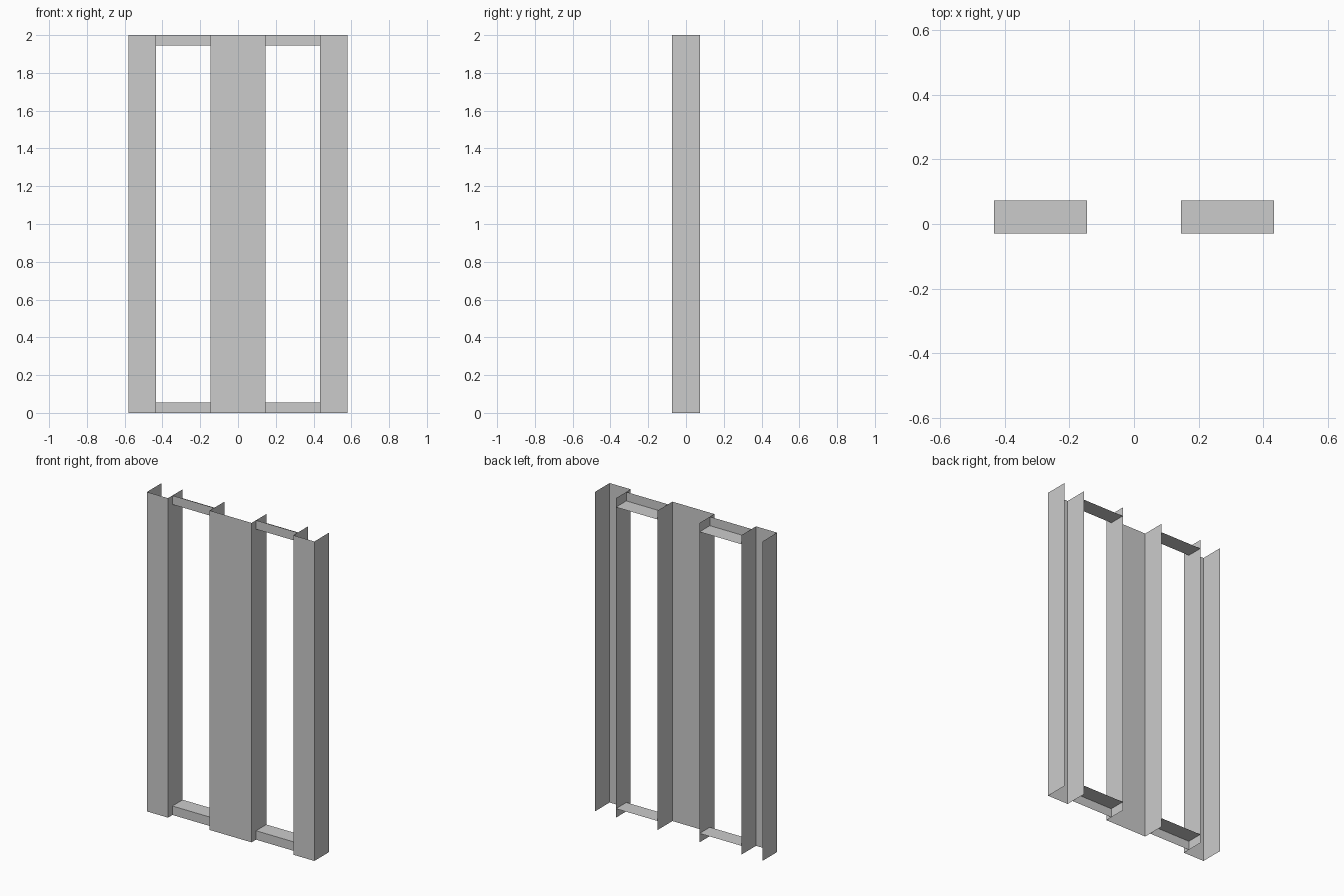
import bpy, bmesh
from mathutils import Vector

if "Cube" in bpy.data.objects:
    bpy.data.objects.remove(bpy.data.objects["Cube"])

HEIGHT = 2.0
X_IN, X_MID, X_OUT = 0.145, 0.434, 0.58     # post edges
Y_FRONT, Y_BACK = -0.073, 0.073
Y_RAIL, RAIL_H = -0.029, 0.056


def sheet(name, profile, sweep):
    """Thin folded sheet: an open profile extruded along a vector."""
    bm = bmesh.new()
    verts = [bm.verts.new(p) for p in profile]
    edges = [bm.edges.new(pair) for pair in zip(verts, verts[1:])]
    ext = bmesh.ops.extrude_edge_only(bm, edges=edges)
    moved = [g for g in ext["geom"] if isinstance(g, bmesh.types.BMVert)]
    bmesh.ops.translate(bm, verts=moved, vec=Vector(sweep))
    mesh = bpy.data.meshes.new(name)
    bm.to_mesh(mesh)
    bm.free()
    obj = bpy.data.objects.new(name, mesh)
    bpy.context.collection.objects.link(obj)
    return obj


# Upright channels, open at the back
def post(name, x0, x1):
    sheet(name, [(x0, Y_BACK, 0), (x0, Y_FRONT, 0),
                 (x1, Y_FRONT, 0), (x1, Y_BACK, 0)], (0, 0, HEIGHT))


# L-shaped rails: a front lip and a horizontal shelf
def rail(name, x0, x1, z_lip, z_shelf):
    sheet(name, [(x0, Y_RAIL, z_lip), (x0, Y_RAIL, z_shelf),
                 (x0, Y_BACK, z_shelf)], (x1 - x0, 0, 0))


post("left_post", -X_OUT, -X_MID)
post("centre_post", -X_IN, X_IN)
post("right_post", X_MID, X_OUT)

for side, x0, x1 in (("left", -X_MID, -X_IN), ("right", X_IN, X_MID)):
    rail(side + "_bottom_rail", x0, x1, 0, RAIL_H)
    rail(side + "_top_rail", x0, x1, HEIGHT, HEIGHT - RAIL_H)
